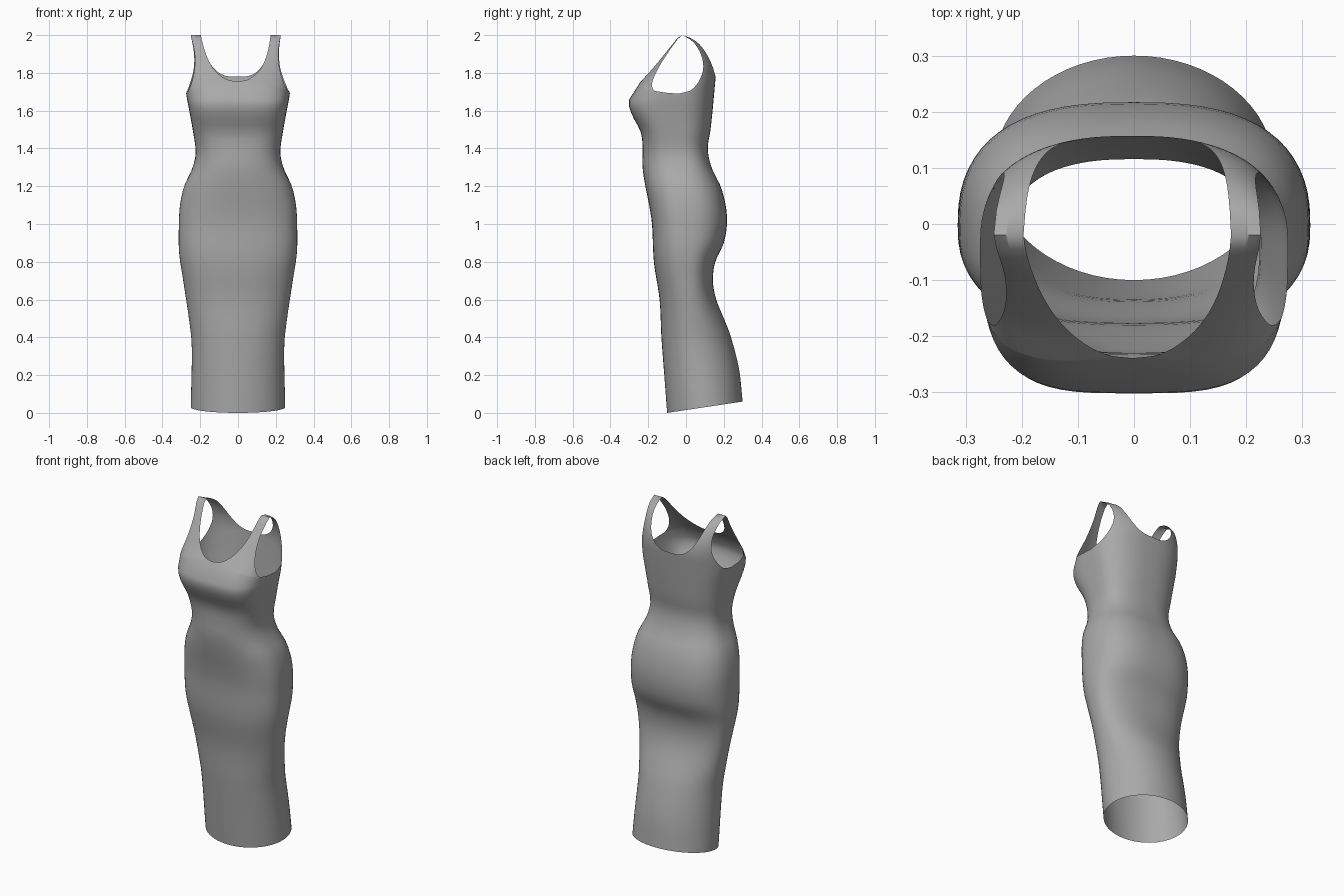
import bpy, bmesh, math

cube = bpy.data.objects.get("Cube")
if cube:
    bpy.data.objects.remove(cube, do_unlink=True)

# Body profiles, each a list of (height, value)
FRONT = [(0, -.1), (.2, -.115), (.4, -.13), (.6, -.14), (.8, -.17), (1, -.18), (1.1, -.195),
         (1.2, -.215), (1.3, -.23), (1.4, -.23), (1.47, -.235), (1.52, -.255), (1.58, -.287),
         (1.64, -.303), (1.7, -.283), (1.8, -.2), (1.9, -.12), (1.96, -.07), (1.99, -.04), (2, -.02)]
BACK = [(0, .3), (.2, .28), (.4, .235), (.5, .2), (.6, .16), (.7, .142), (.8, .155), (.9, .2),
        (1, .217), (1.1, .21), (1.2, .183), (1.3, .135), (1.4, .115), (1.5, .13), (1.7, .15),
        (1.8, .157), (1.87, .143), (1.94, .1), (1.98, .045), (2, -.02)]
WIDTH = [(0, .25), (.35, .245), (.5, .26), (.7, .29), (.85, .312), (1, .313), (1.1, .307),
         (1.2, .285), (1.3, .24), (1.38, .224), (1.5, .24), (1.6, .258), (1.7, .275), (2, .275)]
CENTRE = [(0, .1), (.5, .03), (.9, 0), (1.2, -.02), (1.7, -.04), (2, -.02)]
FRONT_SQUARENESS = [(0, 2), (.5, 2.2), (.9, 2.6), (1.3, 2.5), (1.6, 3.5), (1.75, 3), (2, 3)]
BACK_SQUARENESS = [(0, 2), (.5, 2.1), (1, 2.6), (1.4, 2.5), (2, 2.4)]

# Neckline and armhole edges, each a list of (half width, height) ending on the shoulder
EDGES = {
    "front": ([(0, 1.755), (.05, 1.763), (.095, 1.79), (.13, 1.83), (.155, 1.88), (.173, 1.94), (.185, 2)],
              [(.275, 1.69), (.27, 1.694), (.258, 1.715), (.24, 1.76), (.224, 1.83), (.222, 1.91), (.238, 2)]),
    "back": ([(0, 1.78), (.055, 1.783), (.1, 1.803), (.135, 1.84), (.157, 1.885), (.173, 1.94), (.185, 2)],
             [(.275, 1.69), (.272, 1.695), (.262, 1.72), (.245, 1.765), (.228, 1.83), (.225, 1.91), (.238, 2)]),
}
COLUMNS, ROWS, EDGE_ROWS, TOP = 16, 48, 24, 1.66


def hermite(a, b, ma, mb, t):
    return ((2*t**3 - 3*t*t + 1)*a + (t**3 - 2*t*t + t)*ma
            + (3*t*t - 2*t**3)*b + (t**3 - t*t)*mb)


def sample(table, z):
    """Smooth value of a profile at a height."""
    z = min(max(z, table[0][0]), table[-1][0])
    last = len(table) - 1
    i = next(k for k in range(last) if z <= table[k + 1][0])

    def slope(k):
        a, b = table[max(k - 1, 0)], table[min(k + 1, last)]
        return (b[1] - a[1]) / (b[0] - a[0])
    (z0, a), (z1, b) = table[i], table[i + 1]
    span = z1 - z0
    return hermite(a, b, slope(i)*span, slope(i + 1)*span, (z - z0) / span)


def along(points, t):
    """Point at fraction t of an edge curve."""
    return [sample([(k, p[axis]) for k, p in enumerate(points)], t*(len(points) - 1))
            for axis in (0, 1)]


def angle_at(side, x, z):
    n = sample(FRONT_SQUARENESS if side == "front" else BACK_SQUARENESS, z)
    return math.acos(min(1, max(0, x / sample(WIDTH, z))) ** (n / 2))


def surface(side, sign, angle, z):
    """Point on the body; angle runs from the side seam to the middle."""
    front = side == "front"
    n = sample(FRONT_SQUARENESS if front else BACK_SQUARENESS, z)
    middle = sample(CENTRE, z)
    reach = sample(FRONT if front else BACK, z) - middle
    x = sample(WIDTH, z) * max(0, math.cos(angle)) ** (2 / n)
    y = middle + reach * max(0, math.sin(angle)) ** (2 / n)
    # Raised back hem and slightly shifted straps
    lift = .15 * (y - sample(FRONT, z)) * max(0, 1 - z / .5)
    shift = -.012 * max(0, (z - 1.7) / .3)
    return (sign*x + shift, y, z + lift)


def quarter(bm, side, sign):
    grid = []
    # Skirt and torso
    for r in range(ROWS + 1):
        z = TOP * r / ROWS
        grid.append([(math.pi/2 * (1 - c/COLUMNS), z) for c in range(COLUMNS + 1)])
    # Bodice and strap
    neck, arm = EDGES[side]
    for r in range(EDGE_ROWS + 1):
        (xn, zn), (xa, za) = along(neck, r/EDGE_ROWS), along(arm, r/EDGE_ROWS)
        a, b = angle_at(side, xn, zn), angle_at(side, xa, za)
        grid.append([(a + (b - a)*c/COLUMNS, zn + (za - zn)*c/COLUMNS)
                     for c in range(COLUMNS + 1)])
    verts = [[bm.verts.new(surface(side, sign, *p)) for p in row] for row in grid]
    for low, high in zip(verts, verts[1:]):
        for c in range(COLUMNS):
            bm.faces.new((low[c], low[c + 1], high[c + 1], high[c]))


bm = bmesh.new()
for side in EDGES:
    for sign in (-1, 1):
        quarter(bm, side, sign)
bmesh.ops.remove_doubles(bm, verts=bm.verts, dist=.0008)
bmesh.ops.recalc_face_normals(bm, faces=bm.faces)
mesh = bpy.data.meshes.new("dress")
bm.to_mesh(mesh)
bm.free()

# Plain grey cloth
cloth = bpy.data.materials.new("grey cloth")
cloth.use_nodes = True
colour = (.4, .4, .4, 1)
cloth.diffuse_color = colour
cloth.node_tree.nodes["Principled BSDF"].inputs["Base Color"].default_value = colour
mesh.materials.append(cloth)

dress = bpy.data.objects.new("dress", mesh)
bpy.context.collection.objects.link(dress)
bpy.context.view_layer.objects.active = dress
dress.select_set(True)
bpy.ops.object.shade_smooth_by_angle(angle=math.radians(60))
